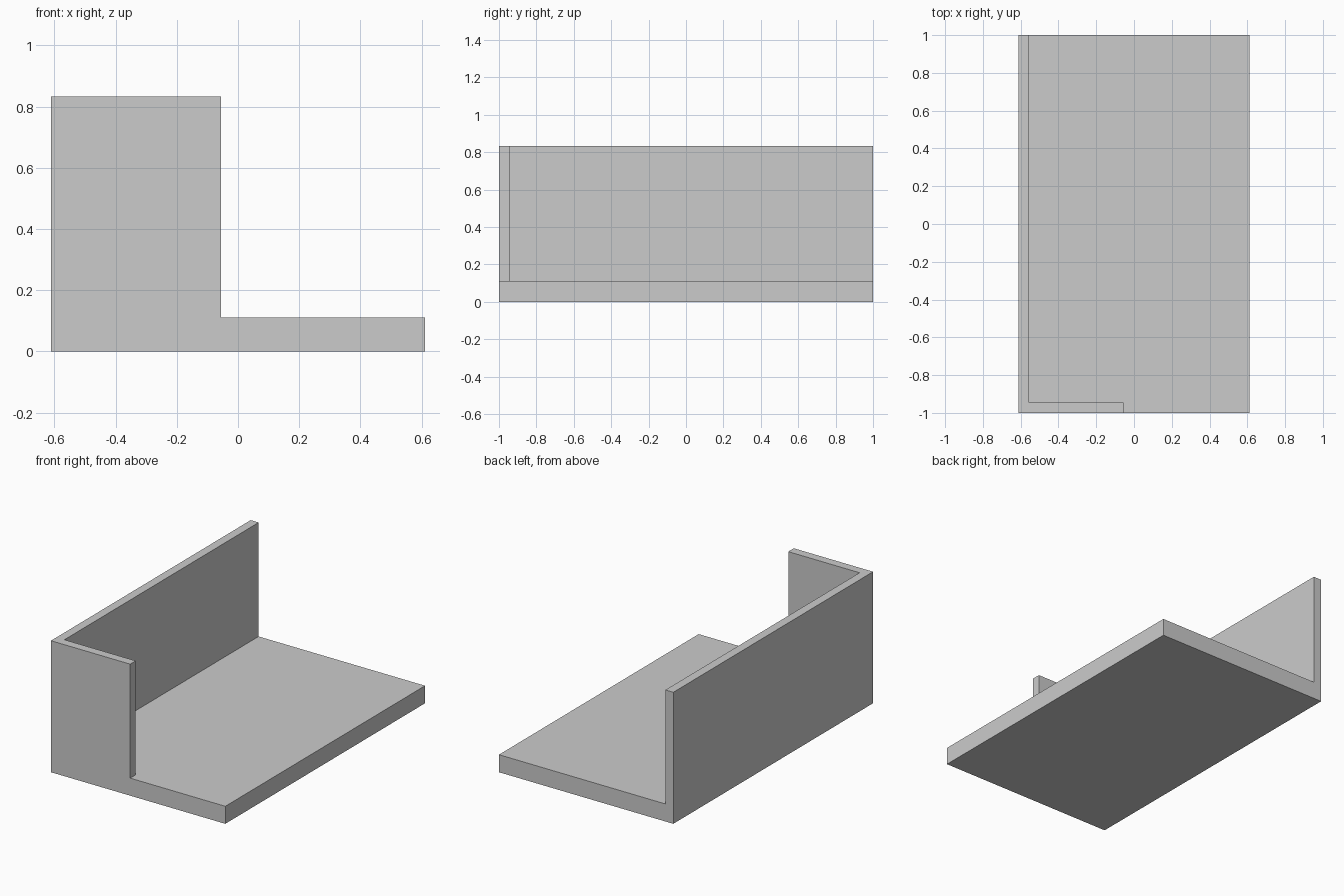
import bpy, bmesh
from mathutils import Vector

if "Cube" in bpy.data.objects:
    bpy.data.objects.remove(bpy.data.objects["Cube"])

U = 1 / 18                                  # module: one wall thickness
W, L, H, FLOOR = 22 * U, 2.0, 15 * U, 2 * U
WALL_X = -W / 2 + U                         # inner face of long wall
WALL_Y = -L / 2 + U                         # inner face of short wall
RETURN_X = -W / 2 + 10 * U                  # end of short wall

# Floor slab
bm = bmesh.new()
bmesh.ops.create_cube(bm, size=1)
for v in bm.verts:
    v.co = Vector((v.co.x * W, v.co.y * L, (v.co.z + 0.5) * FLOOR))

# Score the slab along the wall lines
for co, no in (((WALL_X, 0, 0), (1, 0, 0)),
               ((RETURN_X, 0, 0), (1, 0, 0)),
               ((0, WALL_Y, 0), (0, 1, 0))):
    bmesh.ops.bisect_plane(bm, geom=bm.verts[:] + bm.edges[:] + bm.faces[:],
                           plane_co=co, plane_no=no)

# Raise the L-shaped wall from the slab
bm.normal_update()
top = []
for f in bm.faces:
    c = f.calc_center_median()
    if f.normal.z > 0.9 and (c.x < WALL_X or (c.x < RETURN_X and c.y < WALL_Y)):
        top.append(f)
ext = bmesh.ops.extrude_face_region(bm, geom=top)
verts = [g for g in ext["geom"] if isinstance(g, bmesh.types.BMVert)]
bmesh.ops.translate(bm, verts=verts, vec=(0, 0, H - FLOOR))

# Merge flat neighbouring faces into clean panels
bmesh.ops.dissolve_limit(bm, angle_limit=0.01, verts=bm.verts[:], edges=bm.edges[:])
bmesh.ops.recalc_face_normals(bm, faces=bm.faces[:])

mesh = bpy.data.meshes.new("walled_floor")
bm.to_mesh(mesh)
bm.free()
bpy.context.collection.objects.link(bpy.data.objects.new("walled_floor", mesh))
